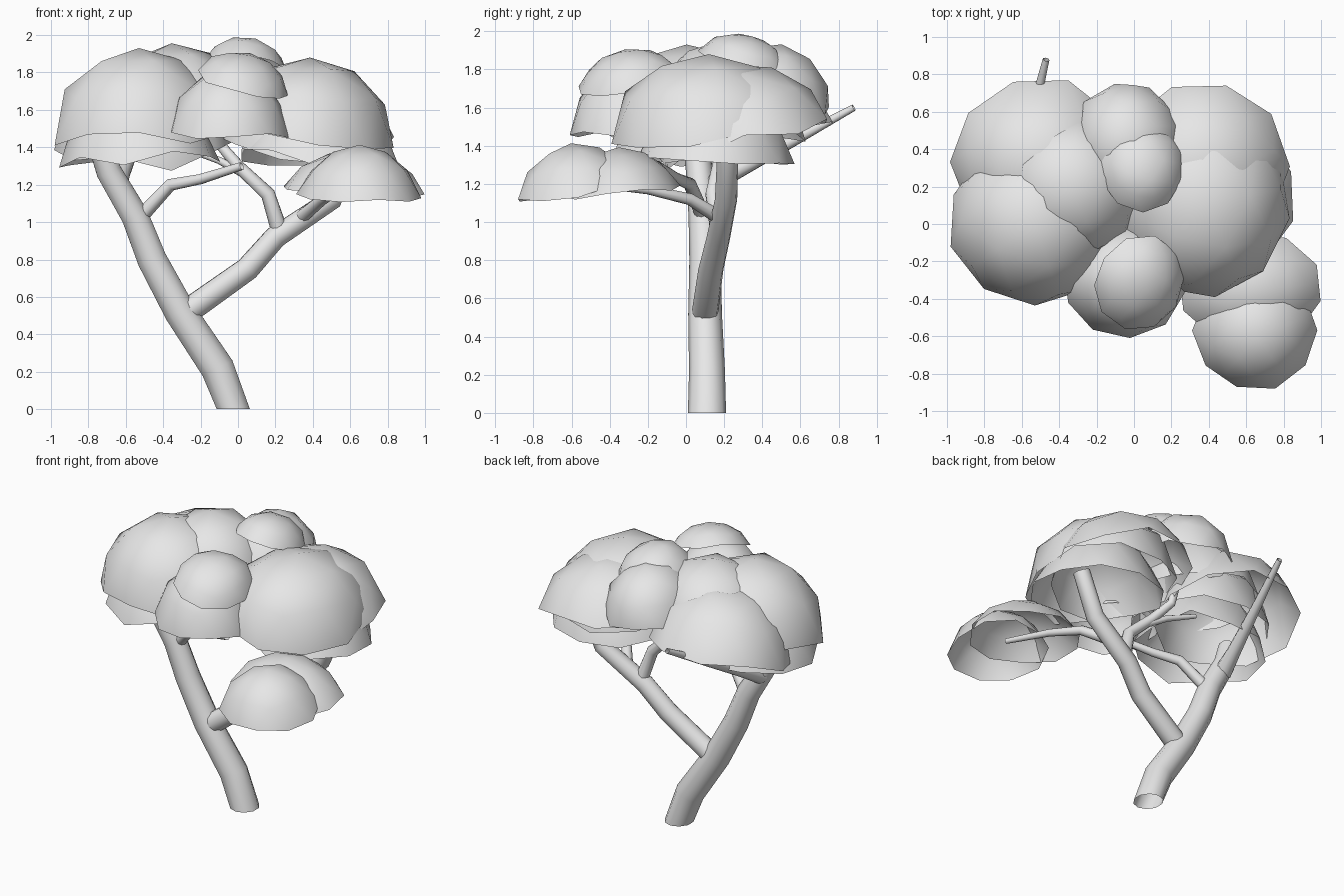
import bpy, bmesh, random
from math import radians, sin, cos, acos, atan2
from mathutils import Matrix, Euler

random.seed(7)
cube = bpy.data.objects.get("Cube")
if cube:
    bpy.data.objects.remove(cube, do_unlink=True)

grey = bpy.data.materials.new("pale_grey")
grey.use_nodes = True
grey.diffuse_color = (0.8, 0.8, 0.8, 1)
grey.node_tree.nodes["Principled BSDF"].inputs["Base Color"].default_value = (0.8, 0.8, 0.8, 1)


def leaf_shell(name, centre, size, tilt=(0, 0), spin=0, arc=0.92):
    """Open low-poly cap; arc below 1 makes the rim flare outwards."""
    bm = bmesh.new()
    bmesh.ops.create_icosphere(bm, subdivisions=2, radius=1)
    low = [f for f in bm.faces if f.calc_center_median().z < 0]
    bmesh.ops.delete(bm, geom=low, context='FACES')
    rim_angle = radians(90) * arc
    for v in bm.verts:
        polar = acos(max(-1, min(1, v.co.normalized().z))) * arc
        around = atan2(v.co.y, v.co.x)
        on_rim = abs(v.co.z) < 0.05
        reach = sin(polar) / sin(rim_angle)
        height = (cos(polar) - cos(rim_angle)) / (1 - cos(rim_angle))
        v.co = (reach * cos(around), reach * sin(around), height)
        v.co *= random.uniform(0.99, 1.03)
        if on_rim:
            v.co.z += random.uniform(-0.12, 0.1)
    turn = Matrix.Rotation(radians(spin), 4, 'Z')
    lean = Euler((radians(tilt[0]), radians(tilt[1]), 0)).to_matrix().to_4x4()
    scale = Matrix.Diagonal((*size, 1))
    bm.transform(Matrix.Translation(centre) @ lean @ scale @ turn)
    for f in bm.faces:
        f.smooth = True
    mesh = bpy.data.meshes.new(name)
    bm.to_mesh(mesh)
    bm.free()
    mesh.materials.append(grey)
    bpy.context.collection.objects.link(bpy.data.objects.new(name, mesh))


def limb(name, points, start, end):
    """Tapered open tube along a bent path."""
    curve = bpy.data.curves.new(name, 'CURVE')
    curve.dimensions = '3D'
    curve.bevel_depth = 1
    curve.bevel_resolution = 3
    spline = curve.splines.new('POLY')
    spline.points.add(len(points) - 1)
    spline.use_smooth = True
    for i, (p, co) in enumerate(zip(spline.points, points)):
        p.co = (*co, 1)
        p.radius = start + (end - start) * i / (len(points) - 1)
    curve.materials.append(grey)
    temp = bpy.data.objects.new(name + "_path", curve)
    bpy.context.collection.objects.link(temp)
    bpy.context.view_layer.update()
    mesh = bpy.data.meshes.new_from_object(temp.evaluated_get(bpy.context.evaluated_depsgraph_get()))
    bpy.data.objects.remove(temp, do_unlink=True)
    # Level the foot on the ground
    for v in mesh.vertices:
        if v.co.z < 0.08:
            v.co.z = 0
    mesh.name = name
    obj = bpy.data.objects.new(name, mesh)
    bpy.context.collection.objects.link(obj)
    bpy.ops.object.select_all(action='DESELECT')
    obj.select_set(True)
    bpy.context.view_layer.objects.active = obj
    bpy.ops.object.shade_smooth_by_angle(angle=radians(50))


# Trunk and branches
limb("trunk", [(-0.025, 0.11, 0), (-0.11, 0.11, 0.22), (-0.31, 0.1, 0.52), (-0.46, 0.1, 0.8),
               (-0.55, 0.09, 1.03), (-0.69, 0.07, 1.27), (-0.74, 0.05, 1.42)], 0.1, 0.065)
limb("right_bough", [(-0.26, 0.1, 0.53), (0.05, 0.13, 0.75), (0.2, 0.17, 0.92),
                     (0.5, 0.21, 1.12), (0.62, 0.22, 1.4)], 0.07, 0.055)
limb("back_branch", [(-0.65, 0.1, 1.18), (-0.62, 0.25, 1.26), (-0.55, 0.55, 1.42),
                     (-0.47, 0.88, 1.6)], 0.058, 0.018)
limb("cross_branch", [(-0.52, 0.09, 1.03), (-0.36, 0.02, 1.2), (-0.2, -0.05, 1.23),
                      (0.02, -0.15, 1.3)], 0.04, 0.022)
limb("inner_branch", [(0.22, 0.17, 0.96), (0.16, 0.14, 1.15), (0, 0.17, 1.3),
                      (-0.1, 0.25, 1.42), (-0.12, 0.3, 1.6)], 0.045, 0.022)
limb("front_branch", [(0.33, 0.18, 1.02), (0.45, 0.02, 1.12), (0.53, -0.2, 1.17),
                      (0.64, -0.5, 1.2)], 0.038, 0.018)
limb("twig", [(0.1, 0.15, 1.22), (-0.1, 0.2, 1.33), (-0.3, 0.25, 1.4)], 0.025, 0.015)

# Left canopy
leaf_shell("left_back_leaves", (-0.5, 0.32, 1.43), (0.47, 0.47, 0.42), (15, 0), 18)
leaf_shell("left_front_leaves", (-0.53, 0.02, 1.46), (0.46, 0.45, 0.47), (2, 0), 0, 1)
leaf_shell("left_top_leaves", (-0.34, 0.2, 1.55), (0.4, 0.4, 0.4), (0, -2), 10, 1)
leaf_shell("left_lower_leaves", (-0.53, 0.02, 1.35), (0.43, 0.42, 0.4), (0, -2), 25, 0.75)

# Right canopy
leaf_shell("right_front_leaves", (0.37, 0.12, 1.45), (0.46, 0.51, 0.43), (0, 2), 8, 1)
leaf_shell("right_back_leaves", (0.36, 0.3, 1.43), (0.46, 0.46, 0.4), (12, 2), 20)
leaf_shell("right_lower_leaves", (0.43, 0.15, 1.33), (0.43, 0.42, 0.4), (-2, 3), 0, 0.75)

# Middle clumps
leaf_shell("front_leaves", (-0.05, -0.3, 1.47), (0.33, 0.31, 0.35), (2, 2), 5)
leaf_shell("front_cap_leaves", (0.03, -0.31, 1.75), (0.25, 0.26, 0.15), (16, 16), 22, 0.8)
leaf_shell("back_leaves", (-0.04, 0.44, 1.64), (0.3, 0.32, 0.29), (-12, 2), 12)
leaf_shell("back_cap_leaves", (0.04, 0.31, 1.84), (0.23, 0.25, 0.14), (-15, 8), 0, 0.8)

# Low front clump
leaf_shell("low_front_leaves", (0.65, -0.57, 1.15), (0.33, 0.32, 0.26), (7, 0), 18, 0.8)
leaf_shell("low_back_leaves", (0.62, -0.34, 1.16), (0.38, 0.31, 0.23), (3, 2), 5, 0.75)
